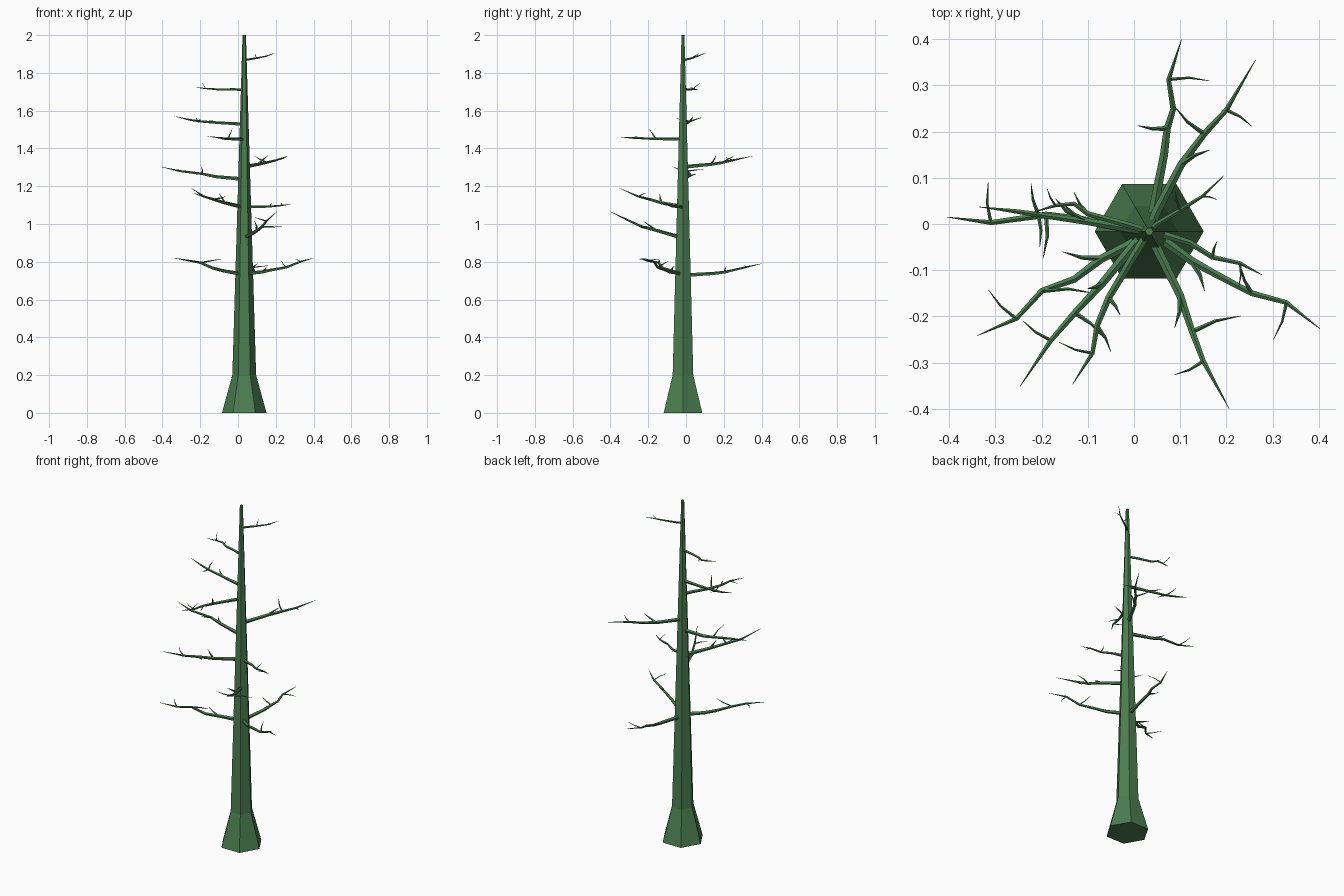
import bpy, bmesh, math
from mathutils import Vector

if "Cube" in bpy.data.objects:
    bpy.data.objects.remove(bpy.data.objects["Cube"])

mat = bpy.data.materials.new("tree_green")
mat.diffuse_color = (0.07, 0.21, 0.08, 1)
mat.use_nodes = True
mat.node_tree.nodes["Principled BSDF"].inputs["Base Color"].default_value = mat.diffuse_color
CX, CY = 0.033, -0.016


def tube(bm, pts, radii, sides):
    """Faceted tapering tube through pts, capped at both ends."""
    pts = [Vector(p) for p in pts]
    rings = []
    for i, (p, r) in enumerate(zip(pts, radii)):
        d = (pts[min(i + 1, len(pts) - 1)] - pts[max(i - 1, 0)]).normalized()
        ref = Vector((1, 0, 0)) if abs(d.z) > 0.9 else Vector((0, 0, 1))
        u = (ref - d * ref.dot(d)).normalized()
        v = d.cross(u)
        rings.append([bm.verts.new(p + r * (math.cos(a) * u + math.sin(a) * v))
                      for a in (k * math.tau / sides for k in range(sides))])
    for a, b in zip(rings, rings[1:]):
        for k in range(sides):
            n = (k + 1) % sides
            bm.faces.new((a[k], a[n], b[n], b[k]))
    bm.faces.new(rings[0][::-1])
    bm.faces.new(rings[-1])


def finish(bm, name):
    bmesh.ops.recalc_face_normals(bm, faces=bm.faces)
    me = bpy.data.meshes.new(name)
    bm.to_mesh(me)
    bm.free()
    me.materials.append(mat)
    bpy.context.collection.objects.link(bpy.data.objects.new(name, me))


def branch(name, z0, path, heights, twigs, r=0.0105):
    """path: plan points in cm, heights: rise of each point in cm,
    twigs: (index on path, tip dx, dy, dz in cm)."""
    bm = bmesh.new()
    pts = [Vector((x / 100, y / 100, z0 + h / 100)) for (x, y), h in zip(path, heights)]
    start = Vector((CX, CY, z0 - 0.003))
    n = len(pts)
    radii = [r] + [r * (1 - 0.62 * i / (n - 1)) for i in range(n - 1)] + [0.0006]
    tube(bm, [start] + pts, radii, 5)
    for i, dx, dy, dz in twigs:
        p, d = pts[i], Vector((dx, dy, dz)) / 100
        kink = p + d * 0.5 + Vector((-d.y, d.x, 0.04 * d.length)) * 0.06
        tr = radii[i + 1] * 0.72
        tube(bm, [p, kink, p + d], [tr, tr * 0.65, 0.0005], 4)
    finish(bm, name)


# trunk with flared foot
bm = bmesh.new()
tube(bm, [(CX, CY, z) for z in (0, 0.2, 2)], (0.118, 0.063, 0.009), 6)
finish(bm, "trunk")

# lower branches
branch("branch_low_right", 0.74,
       [(7, -4), (12.5, -8), (17, -10.5), (25.5, -15), (33, -17), (40.3, -22.7)],
       [0, 0.5, 1.5, 3, 6, 8],
       [(1, 2.8, -6.5, 3), (3, -2.5, 6, 3.5), (4, -2.8, -8, 1.5)])
branch("branch_low_left", 0.74,
       [(-1, -4.5), (-7, -7.5), (-13, -12), (-20, -14.5), (-25.5, -20.5), (-34, -24.2)],
       [0, 1, 2.5, 5.5, 6.5, 8],
       [(1, -8.5, 1.5, 3), (3, 11.5, -0.5, 2), (4, -6, 6.2, 1)])
branch("branch_low_back", 0.73,
       [(4.2, 3), (6.5, 15), (7.2, 20.7), (8.5, 25), (7.5, 31.3), (10.3, 40)],
       [0, 0.8, 1.5, 2.5, 4, 6],
       [(2, -6.4, 0.6, 3), (4, 8.8, -0.3, 1)])
branch("branch_low_front", 0.93,
       [(4.8, -5), (10, -15.5), (12.6, -23.3), (15, -29.7), (20.6, -40)],
       [0.5, 3.5, 5.5, 8.5, 13.5],
       [(1, -1.2, -7, 5), (2, 10.6, 3.4, 0), (3, -6.4, -3, 2)])

# middle branches
branch("branch_mid_right", 1.09,
       [(7, -2.5), (12, -4), (17, -7.2), (23, -8.5), (27.7, -11)],
       [0, 0, 0.2, 0.8, 1.5],
       [(2, 1, 3.5, 2), (3, -0.3, -5, 1.5)], 0.008)
branch("branch_mid_front_left", 1.09,
       [(0, -4.5), (-7, -13), (-12.8, -19.2), (-18, -25.2), (-24.7, -35.2)],
       [0.5, 2.2, 4, 5.5, 10],
       [(1, -3, -1, 5), (2, 6.3, -5.5, 1.5), (3, -6, 4.2, 2)])
branch("branch_mid_left", 1.24,
       [(-1, -1), (-12, 1), (-19, 2), (-31, 0.3), (-40.5, 1.5)],
       [0, 1, 2.5, 4, 6.2],
       [(1, -5, 4.5, 1.5), (2, -0.7, -9.5, 4), (3, -0.6, 8.7, 1)])
branch("branch_mid_back_right", 1.305,
       [(4.8, 2.5), (10.3, 13), (15.2, 19.5), (20, 24.7), (26.3, 35.5)],
       [0, 1, 2, 3.2, 5.5],
       [(1, 6, 3, 5), (2, -6.5, 6, 3.5), (3, 5.6, -3.6, 1.5)])

# upper branches
branch("branch_high_front", 1.45,
       [(0.5, -6), (-5.5, -16), (-8, -22), (-9, -28), (-13.3, -34.7)],
       [0, 0, 0.3, 0.5, 1],
       [(1, 2.5, -3.7, 5.5), (2, 3, -5.7, 0), (3, -7.2, 2.4, 1)], 0.009)
branch("branch_high_left", 1.53,
       [(-1, -1), (-10, 0.5), (-20.7, 2), (-26, 2.8), (-33.5, 3.7)],
       [0, 0.5, 1.3, 2.2, 4],
       [(1, -5.5, 4, 1.5), (2, 0.3, -7, 1.5), (2, -1.6, 6.8, 2.2)], 0.009)
branch("branch_top_left", 1.712,
       [(-2, 0), (-10, 2.2), (-13, 4.4), (-17, 4), (-22, 2.5)],
       [0, 0, 0.2, 0.5, 1],
       [(1, -3, 4.7, 0), (3, -1.8, 3.6, 3)], 0.007)
branch("branch_top_right", 1.87,
       [(5, 0), (10, 3), (14.8, 6), (19.5, 10.5)],
       [0, 0.8, 1.8, 3.5],
       [(1, -1, 4, 2.5), (2, 3.2, -0.7, 1)], 0.006)
